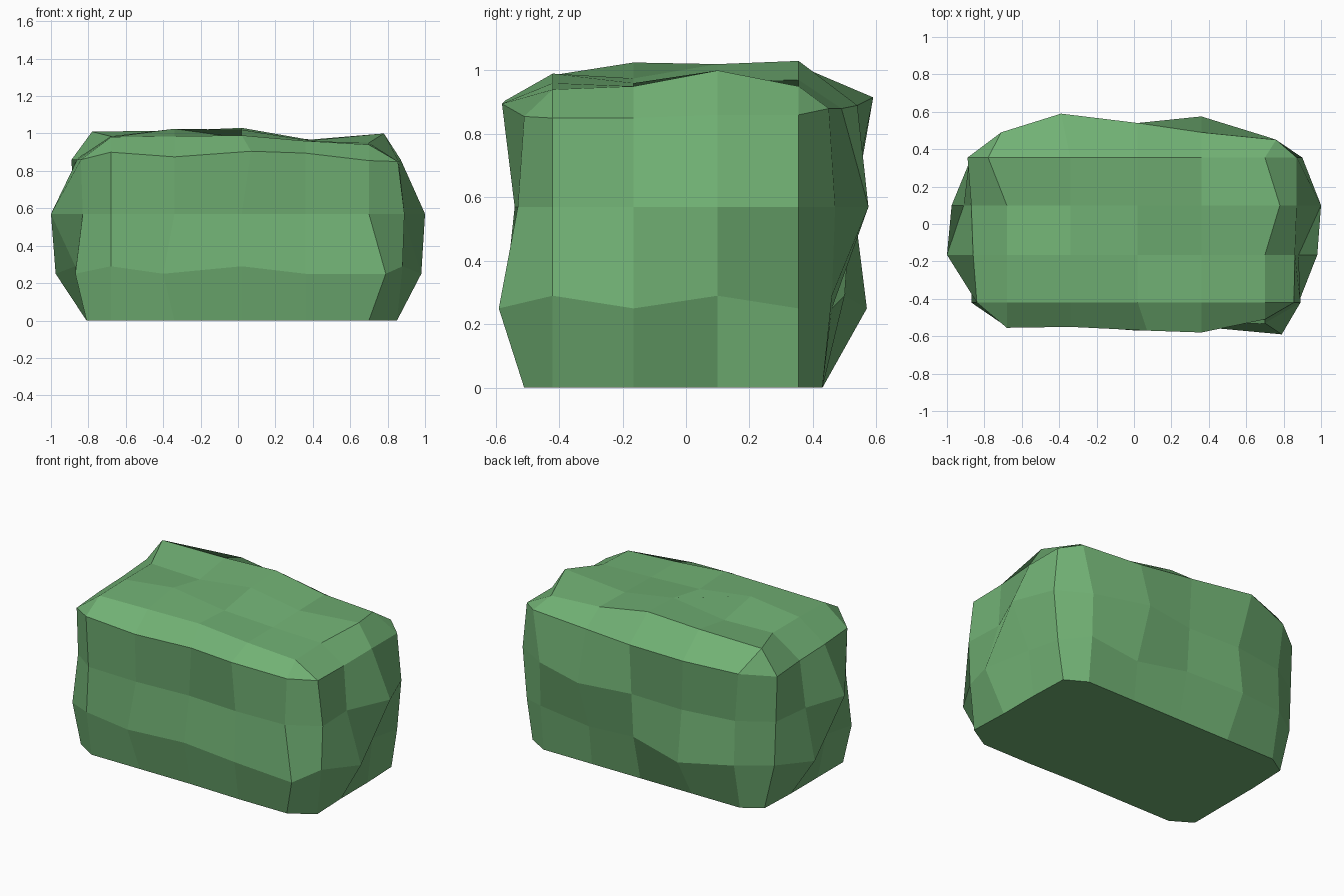
import bpy, bmesh

if "Cube" in bpy.data.objects:
    bpy.data.objects.remove(bpy.data.objects["Cube"])

# Single leaf colour
leaf = bpy.data.materials.new("leaf green")
leaf.diffuse_color = (0.165, 0.44, 0.175, 1)
leaf.use_nodes = True
leaf.node_tree.nodes["Principled BSDF"].inputs["Base Color"].default_value = leaf.diffuse_color

# Column positions of the block's grid
XS = [-0.68, -0.34, 0.02, 0.36, 0.70]
YS = [-0.42, -0.165, 0.10, 0.355]

# How far each side bulges at each level: height, wave, front y, right x, back y, left x
LEVELS = [
    (0.0, 0.0, [-.50, -.50, -.50, -.51, -.51], [.85, .84, .84, .83],
     [.43, .43, .43, .43, .43], [-.81, -.81, -.81, -.80]),
    (0.27, 0.02, [-.55, -.54, -.57, -.55, -.59], [.88, .98, .875, .87],
     [.49, .57, .50, .46, .46], [-.87, -.87, -.975, -.87]),
    (0.57, 0.0, [-.53, -.54, -.52, -.54, -.53], [.89, .88, 1.0, .90],
     [.48, .53, .52, .575, .47], [-.83, -1.0, -.91, -.88]),
    (0.87, 0.0, [-.555, -.55, -.57, -.58, -.51], [.855, .86, .87, .87],
     [.49, .59, .54, .49, .45], [-.84, -.86, -.87, -.89]),
]
# Uneven rim heights, going front, right, back, left
RIM = [.90, .875, .905, .895, .855, .85, .85, .86, .86,
       .88, .88, .89, .915, .88, .86, .86, .86, .86]
# Heights of the lumpy top, one row per y column
TOP = [[.98, .985, .99, .96, .94],
       [.985, 1.025, .975, .96, .95],
       [.985, .975, 1.02, .965, 1.0],
       [1.01, 1.015, 1.03, .97, .95]]

bm = bmesh.new()


def ring(z, wave, front, right, back, left):
    """One loop round the hedge with chamfered corners and wavy height."""
    s = lambda i: z + wave * (1 if i % 2 == 0 else -1)
    pts = [(x, front[i], s(i)) for i, x in enumerate(XS)]
    pts += [(right[i], y, s(i)) for i, y in enumerate(YS)]
    pts += [(XS[i], back[i], s(i)) for i in range(4, -1, -1)]
    pts += [(left[i], YS[i], s(i + 1)) for i in range(3, -1, -1)]
    return [bm.verts.new(p) for p in pts]


# Sides, with the rim and a few columns pushed out of line
rings = [ring(*level) for level in LEVELS]
for v, z in zip(rings[3], RIM):
    v.co.z = z
rings[1][4].co.x, rings[1][4].co.z = 0.79, 0.25
rings[1][1].co.x = -0.40
rings[3][2].co.x = 0.07
rings[3][9].co.x = 0.76
rings[3][12].co.x = -0.39
rings[3][13].co.x = -0.71
n = len(rings[0])
for low, high in zip(rings, rings[1:]):
    for i in range(n):
        j = (i + 1) % n
        bm.faces.new((low[i], low[j], high[j], high[i]))
bm.faces.new(rings[0][::-1])

# Top grid
top = [[bm.verts.new((x, y, TOP[j][i])) for i, x in enumerate(XS)]
       for j, y in enumerate(YS)]
top[2][4].co.x = 0.78
top[3][0].co.x = -0.78
for j in range(3):
    for i in range(4):
        bm.faces.new((top[j][i], top[j][i + 1], top[j + 1][i + 1], top[j + 1][i]))

# Sloping shoulder between the sides and the top, with triangular corners
inner = (top[0] + [row[4] for row in top] + top[3][::-1]
         + [row[0] for row in top[::-1]])
outer = rings[3]
for i in range(n):
    j = (i + 1) % n
    if inner[i] is inner[j]:
        bm.faces.new((outer[i], outer[j], inner[i]))
    else:
        bm.faces.new((outer[i], outer[j], inner[j], inner[i]))

bmesh.ops.recalc_face_normals(bm, faces=bm.faces)
mesh = bpy.data.meshes.new("hedge_block")
bm.to_mesh(mesh)
bm.free()
mesh.materials.append(leaf)
bpy.context.collection.objects.link(bpy.data.objects.new("hedge_block", mesh))
